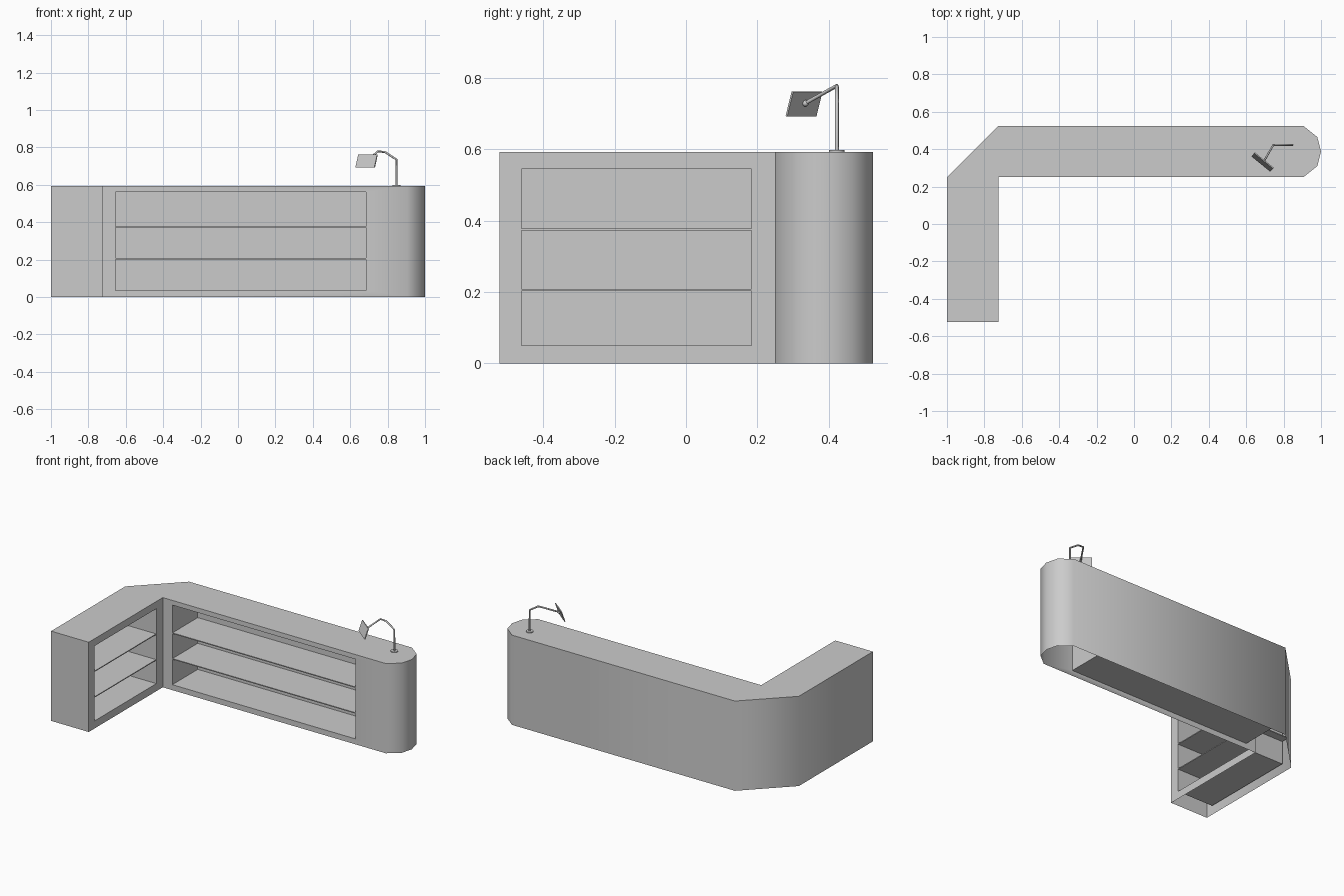
import bpy, bmesh, math
from mathutils import Vector, Matrix

if "Cube" in bpy.data.objects:
    bpy.data.objects.remove(bpy.data.objects["Cube"])

H = 0.593


def mesh_object(name, bm):
    bmesh.ops.recalc_face_normals(bm, faces=bm.faces)
    me = bpy.data.meshes.new(name)
    bm.to_mesh(me)
    bm.free()
    ob = bpy.data.objects.new(name, me)
    bpy.context.collection.objects.link(ob)
    return ob


def box(name, lo, hi):
    bm = bmesh.new()
    lo, hi = Vector(lo), Vector(hi)
    bmesh.ops.create_cube(bm, size=1, matrix=Matrix.Translation((lo + hi) / 2) @ Matrix.Diagonal((hi - lo).to_4d()))
    return mesh_object(name, bm)


def smooth(ob, angle):
    bpy.ops.object.select_all(action='DESELECT')
    ob.select_set(True)
    bpy.context.view_layer.objects.active = ob
    bpy.ops.object.shade_smooth_by_angle(angle=math.radians(angle))


# Counter body: extruded L outline with chamfered corner and rounded end
outline = [(-1, -0.523), (-0.725, -0.523), (-0.725, 0.25), (0.905, 0.25), (0.98, 0.31),
           (1, 0.387), (0.98, 0.465), (0.905, 0.525), (-0.725, 0.525), (-1, 0.25)]
bm = bmesh.new()
base = bm.faces.new([bm.verts.new((x, y, 0)) for x, y in outline])
top = bmesh.ops.extrude_face_region(bm, geom=[base], use_keep_orig=True)
bmesh.ops.translate(bm, vec=(0, 0, H), verts=[v for v in top['geom'] if isinstance(v, bmesh.types.BMVert)])
counter = mesh_object("counter_body", bm)

# Shelf niches cut into both inner faces
cutters = [box("long_niche_cutter", (-0.655, 0.2, 0.036), (0.685, 0.515, 0.562)),
           box("short_niche_cutter", (-0.988, -0.461, 0.05), (-0.68, 0.183, 0.545))]
for c in cutters:
    c.hide_render = True
    mod = counter.modifiers.new("niche", 'BOOLEAN')
    mod.operation = 'DIFFERENCE'
    mod.solver = 'EXACT'
    mod.object = c
bpy.context.view_layer.objects.active = counter
for m in list(counter.modifiers):
    bpy.ops.object.modifier_apply(modifier=m.name)
for c in cutters:
    bpy.data.objects.remove(c)

# Open underside
bm = bmesh.new()
bm.from_mesh(counter.data)
bmesh.ops.delete(bm, geom=[f for f in bm.faces if f.calc_center_median().z < 0.005], context='FACES')
bm.to_mesh(counter.data)
bm.free()
smooth(counter, 50)

# Thin shelves
for i, z in enumerate((0.205, 0.375)):
    box(f"long_shelf_{i + 1}", (-0.655, 0.252, z - 0.003), (0.685, 0.515, z + 0.003))
    box(f"short_shelf_{i + 1}", (-0.988, -0.461, z - 0.003), (-0.727, 0.235, z + 0.003))

# Lamp base disc
bm = bmesh.new()
bmesh.ops.create_cone(bm, cap_ends=True, segments=24, radius1=0.022, radius2=0.022, depth=0.005,
                      matrix=Matrix.Translation((0.847, 0.423, H + 0.0025)))
smooth(mesh_object("lamp_base", bm), 40)

# Lamp arm: bent tube
cu = bpy.data.curves.new("lamp_arm", 'CURVE')
cu.dimensions = '3D'
cu.bevel_depth = 0.0055
cu.bevel_resolution = 2
cu.use_fill_caps = True
path = [(0.847, 0.423, H), (0.847, 0.423, 0.735), (0.785, 0.423, 0.776), (0.745, 0.423, 0.778), (0.695, 0.336, 0.73)]
sp = cu.splines.new('POLY')
sp.points.add(len(path) - 1)
for p, co in zip(sp.points, path):
    p.co = (*co, 1)
bpy.context.collection.objects.link(bpy.data.objects.new("lamp_arm", cu))

# Lamp pivot ball
bm = bmesh.new()
bmesh.ops.create_uvsphere(bm, u_segments=12, v_segments=8, radius=0.009,
                          matrix=Matrix.Translation((0.694, 0.335, 0.729)))
smooth(mesh_object("lamp_pivot", bm), 60)

# Tilted flat lamp head
along = Vector((0.101, -0.082, 0))
down = Vector((-0.015, -0.017, -0.069))
n = along.cross(down).normalized() * 0.006
rot = Matrix((along, down, n)).transposed().to_4x4()
bm = bmesh.new()
bmesh.ops.create_cube(bm, size=1, matrix=Matrix.Translation((0.6875, 0.331, 0.727)) @ rot)
mesh_object("lamp_head", bm)
